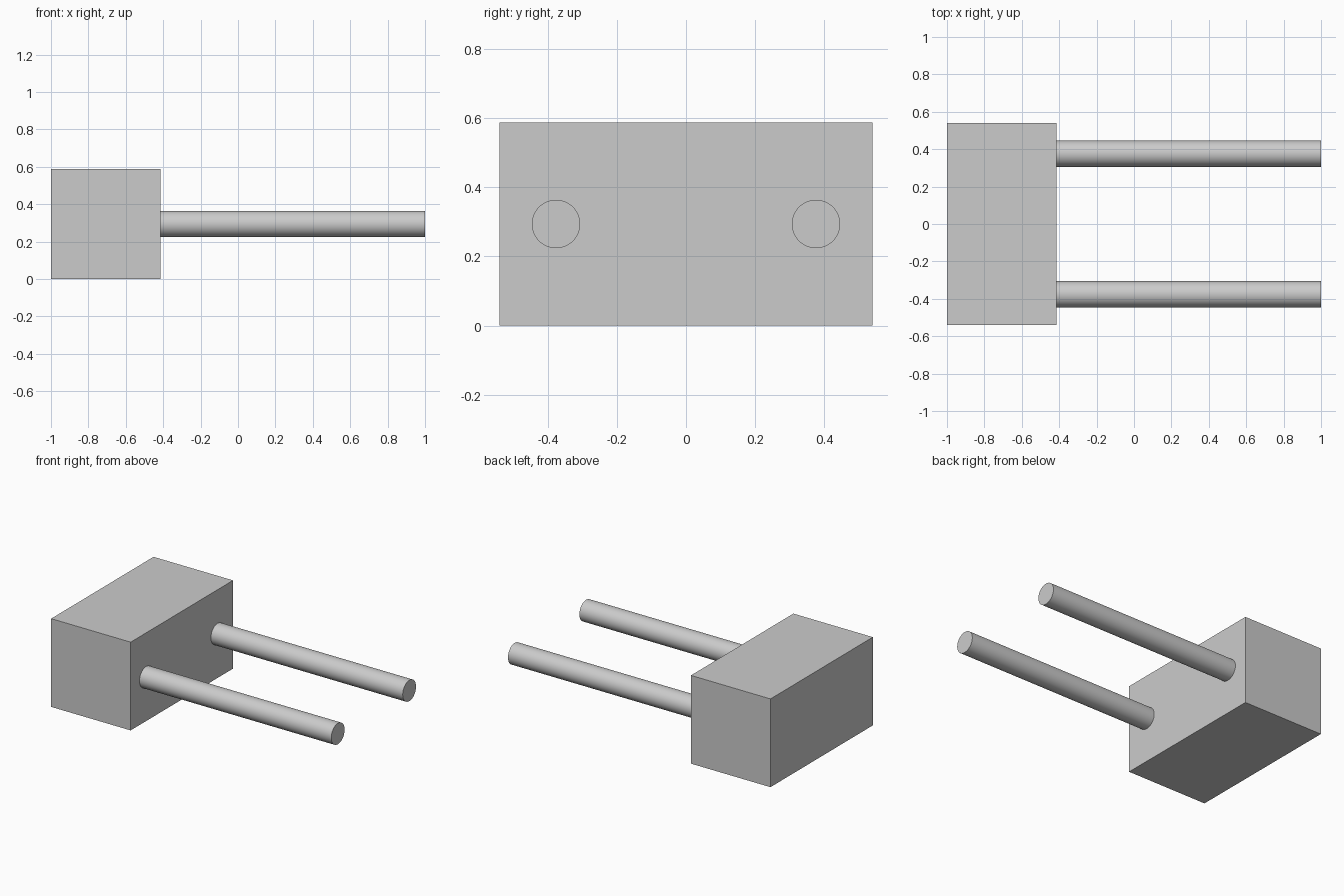
import bpy
from math import radians

cube = bpy.data.objects.get("Cube")
if cube:
    bpy.data.objects.remove(cube, do_unlink=True)

# Single grey material
grey = bpy.data.materials.new("plain_grey")
grey.use_nodes = True
color = (0.6, 0.6, 0.6, 1)
grey.diffuse_color = color
grey.node_tree.nodes["Principled BSDF"].inputs["Base Color"].default_value = color

LEFT_END, BLOCK_FACE, ROD_TIP = -1.0, -0.414, 1.0
DEPTH, HEIGHT = 1.078, 0.588
ROD_Y, ROD_RADIUS = 0.376, 0.07

# Rectangular block
bpy.ops.mesh.primitive_cube_add(size=1, location=((LEFT_END + BLOCK_FACE) / 2, 0, HEIGHT / 2))
block = bpy.context.object
block.name = "block"
block.scale = (BLOCK_FACE - LEFT_END, DEPTH, HEIGHT)
bpy.ops.object.transform_apply(location=False, rotation=False, scale=True)
block.data.materials.append(grey)

# Two parallel round rods
for name, side in (("front_rod", -1), ("back_rod", 1)):
    bpy.ops.mesh.primitive_cylinder_add(
        vertices=64, radius=ROD_RADIUS, depth=ROD_TIP - BLOCK_FACE,
        location=((BLOCK_FACE + ROD_TIP) / 2, side * ROD_Y, HEIGHT / 2),
        rotation=(0, radians(90), 0))
    rod = bpy.context.object
    rod.name = name
    rod.data.materials.append(grey)
    bpy.ops.object.shade_smooth_by_angle(angle=radians(30))
